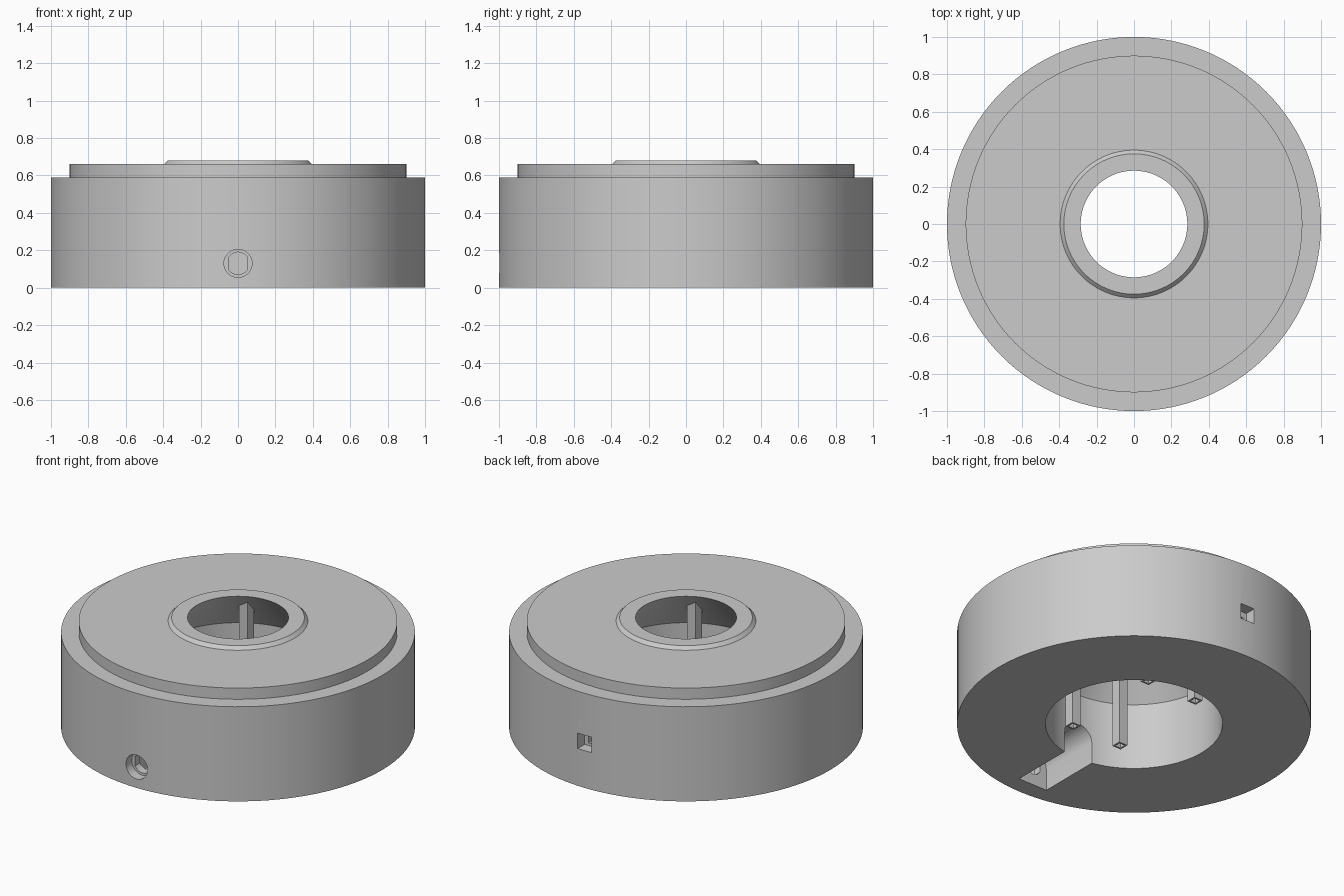
import bpy, bmesh
from math import cos, sin, pi, radians

cube = bpy.data.objects.get("Cube")
if cube:
    bpy.data.objects.remove(cube, do_unlink=True)

grey = bpy.data.materials.new("light grey plastic")
grey.use_nodes = True
grey.diffuse_color = (0.6, 0.6, 0.6, 1)
grey.node_tree.nodes["Principled BSDF"].inputs["Base Color"].default_value = (0.6, 0.6, 0.6, 1)


def make_object(name, bm):
    bmesh.ops.recalc_face_normals(bm, faces=bm.faces)
    mesh = bpy.data.meshes.new(name)
    bm.to_mesh(mesh)
    bm.free()
    obj = bpy.data.objects.new(name, mesh)
    bpy.context.collection.objects.link(obj)
    mesh.materials.append(grey)
    return obj


def activate(obj):
    bpy.ops.object.select_all(action='DESELECT')
    obj.select_set(True)
    bpy.context.view_layer.objects.active = obj


def revolve(name, profile, steps=128):
    """Spin a closed (radius, z) profile around the z axis."""
    bm = bmesh.new()
    verts = [bm.verts.new((r, 0, z)) for r, z in profile]
    edges = [bm.edges.new((v, verts[i - 1])) for i, v in enumerate(verts)]
    bmesh.ops.spin(bm, geom=verts + edges, cent=(0, 0, 0), axis=(0, 0, 1),
                   angle=2 * pi, steps=steps, use_merge=True)
    bmesh.ops.remove_doubles(bm, verts=bm.verts, dist=1e-5)
    return make_object(name, bm)


def prism(name, outline, y0, y1):
    """Extrude an (x, z) outline along y."""
    bm = bmesh.new()
    face = bm.faces.new([bm.verts.new((x, y0, z)) for x, z in outline])
    new = bmesh.ops.extrude_face_region(bm, geom=[face])["geom"]
    bmesh.ops.translate(bm, vec=(0, y1 - y0, 0),
                        verts=[g for g in new if isinstance(g, bmesh.types.BMVert)])
    return make_object(name, bm)


def arc(radius, z, start, end, count):
    angles = [radians(start + (end - start) * i / count) for i in range(count + 1)]
    return [(radius * cos(a), z + radius * sin(a)) for a in angles]


def square(half, z):
    return [(-half, z - half), (half, z - half), (half, z + half), (-half, z + half)]


def cut(target, cutter):
    cutter.hide_render = True
    mod = target.modifiers.new("cut", 'BOOLEAN')
    mod.operation = 'DIFFERENCE'
    mod.solver = 'EXACT'
    mod.object = cutter
    activate(target)
    bpy.ops.object.modifier_apply(modifier=mod.name)
    bpy.data.objects.remove(cutter, do_unlink=True)


# Round body: stepped top, bevelled collar, bore narrowing in a cone
body = revolve("body", [(0.5, 0), (1, 0), (1, 0.59), (0.9, 0.59), (0.9, 0.66),
                        (0.395, 0.66), (0.375, 0.68), (0.285, 0.68), (0.5, 0.415)])

# Arched channel under the body, running from the bore to the front wall
jack_z = 0.13
cut(body, prism("channel_cutter",
                [(-0.1, -0.1), (0.1, -0.1)] + arc(0.1, jack_z, 0, 180, 24), -0.89, -0.4))

# Front socket: round recess and a flat-sided hole behind it
cut(body, prism("recess_cutter", arc(0.075, jack_z, 0, 350, 35), -1.1, -0.94))
cut(body, prism("socket_cutter",
                arc(0.06, jack_z, 30, 150, 12) + arc(0.06, jack_z, 210, 330, 12), -1.0, -0.8))

# Square switch opening at the back, with a smaller passage to the bore
cut(body, prism("switch_cutter", square(0.048, 0.28), 0.93, 1.1))
cut(body, prism("passage_cutter", square(0.022, 0.27), 0.4, 1.0))

activate(body)
bpy.ops.object.shade_smooth_by_angle(angle=radians(25))


# Four square posts hanging from the cone, each with a pilot hole in its foot
def post(name, x, y, half=0.03, bottom=0.07, top=0.64):
    bm = bmesh.new()
    bmesh.ops.create_cube(bm, size=1)
    for v in bm.verts:
        v.co = (x + 2 * half * v.co.x, y + 2 * half * v.co.y, top if v.co.z > 0 else bottom)
    bm.normal_update()
    foot = min(bm.faces, key=lambda f: f.calc_center_median().z)
    bmesh.ops.inset_individual(bm, faces=[foot], thickness=0.015)
    hole = bmesh.ops.extrude_face_region(bm, geom=[foot])["geom"]
    bmesh.ops.translate(bm, vec=(0, 0, 0.15),
                        verts=[g for g in hole if isinstance(g, bmesh.types.BMVert)])
    if foot.is_valid:
        bmesh.ops.delete(bm, geom=[foot], context='FACES_ONLY')
    return make_object(name, bm)


for side, sx in (("left", 1), ("right", -1)):
    for end, sy in (("front", -1), ("back", 1)):
        post(f"{end}_{side}_post", 0.173 * sx, 0.33 * sy)
